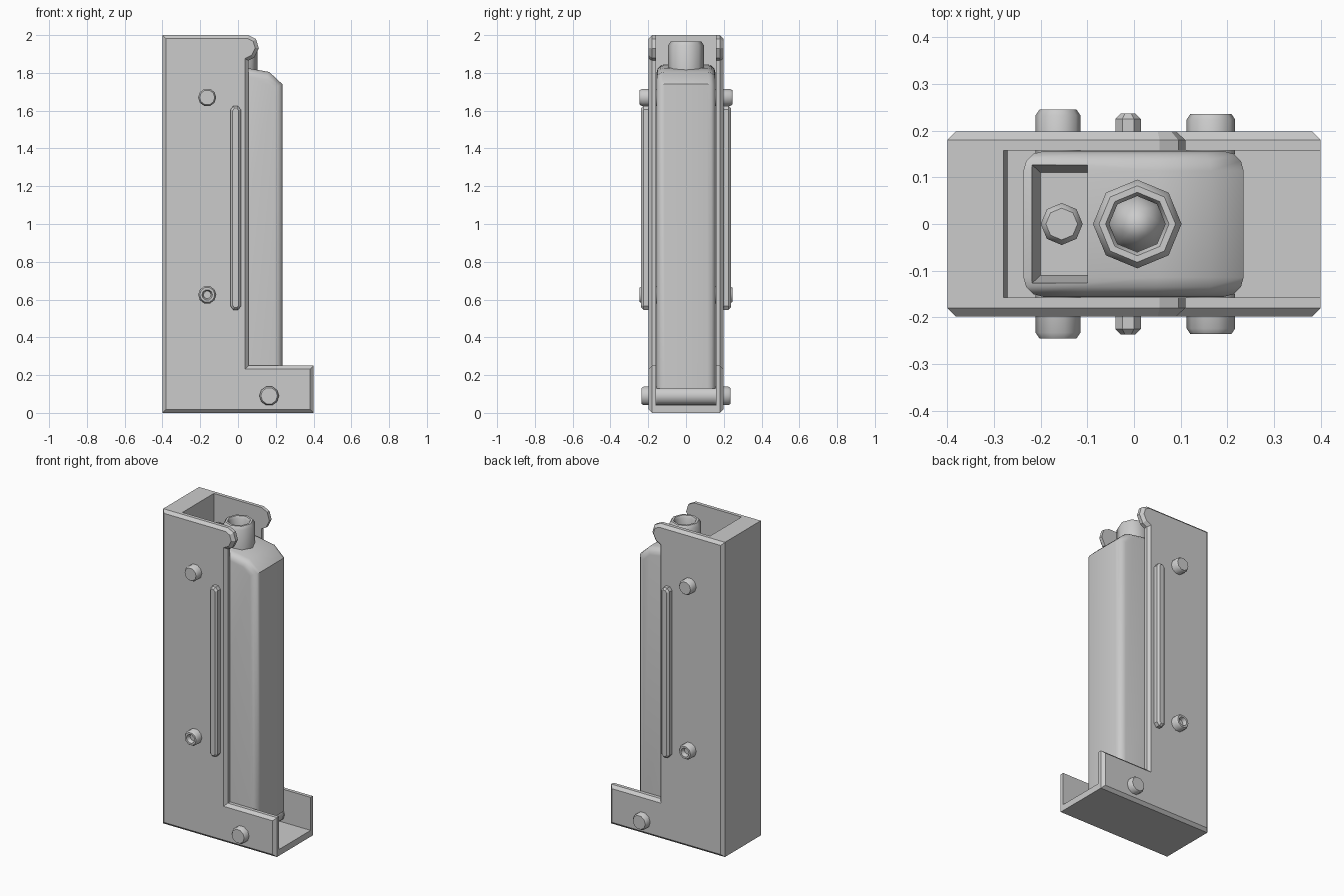
import bpy, bmesh, math
from mathutils import Matrix

if "Cube" in bpy.data.objects:
    bpy.data.objects.remove(bpy.data.objects["Cube"], do_unlink=True)

grey = bpy.data.materials.new("light_grey")
grey.use_nodes = True
grey.diffuse_color = (0.6, 0.6, 0.6, 1)
grey.node_tree.nodes["Principled BSDF"].inputs["Base Color"].default_value = (0.6, 0.6, 0.6, 1)


def finish(bm, name, smooth=None):
    bmesh.ops.recalc_face_normals(bm, faces=bm.faces)
    mesh = bpy.data.meshes.new(name)
    bm.to_mesh(mesh)
    bm.free()
    ob = bpy.data.objects.new(name, mesh)
    bpy.context.collection.objects.link(ob)
    mesh.materials.append(grey)
    if smooth:
        bpy.ops.object.select_all(action="DESELECT")
        ob.select_set(True)
        bpy.context.view_layer.objects.active = ob
        bpy.ops.object.shade_smooth_by_angle(angle=math.radians(smooth))
    return ob


def prism(profile, y0, y1):
    """Extrude an x-z outline from y0 to y1; also return the far cap."""
    bm = bmesh.new()
    face = bm.faces.new([bm.verts.new((x, y0, z)) for x, z in profile])
    ext = bmesh.ops.extrude_face_region(bm, geom=[face])["geom"]
    bmesh.ops.translate(bm, vec=(0, y1 - y0, 0),
                        verts=[g for g in ext if isinstance(g, bmesh.types.BMVert)])
    cap = [g for g in ext if isinstance(g, bmesh.types.BMFace)][0]
    bmesh.ops.recalc_face_normals(bm, faces=bm.faces)
    return bm, cap


def bevel(bm, edges, width, segments=1):
    bmesh.ops.bevel(bm, geom=list(edges), offset=width, segments=segments,
                    profile=0.5, affect="EDGES", clamp_overlap=True)


def lathe(profile, name, matrix, sides=8, smooth=50):
    """Turn (radius, height) points around z, then place with a matrix."""
    bm = bmesh.new()
    rings = []
    for r, h in profile:
        if r == 0:
            rings.append([bm.verts.new((0, 0, h))] * sides)
        else:
            rings.append([bm.verts.new((r * math.cos(i * math.tau / sides),
                                        r * math.sin(i * math.tau / sides), h))
                          for i in range(sides)])
    for a, b in zip(rings, rings[1:]):
        for i in range(sides):
            j = (i + 1) % sides
            bm.faces.new(list(dict.fromkeys((a[i], a[j], b[j], b[i]))))
    bm.transform(matrix)
    return finish(bm, name, smooth)


# Case: back wall and floor in one L-shaped piece
bm, _ = prism([(-0.4, 0), (0.4, 0), (0.4, 0.04), (-0.27, 0.04), (-0.28, 2), (-0.4, 2)],
              -0.158, 0.158)
finish(bm, "case_back_and_floor")

# Case side walls with hooked top corner and chamfered outer rim
wall = [(-0.4, 0), (0.4, 0), (0.4, 0.25), (0.055, 0.25), (0.055, 1.865),
        (0.085, 1.88), (0.11, 1.93), (0.095, 1.98), (0.055, 2), (-0.4, 2)]
for side, label in ((1, "rear"), (-1, "front")):
    bm, cap = prism(wall, side * 0.158, side * 0.198)
    bevel(bm, cap.edges, 0.018)
    finish(bm, label + "_side_wall")

    # Long rib
    rib = [(-0.04, 0.565), (-0.025, 0.545), (0, 0.545), (0.015, 0.565),
           (0.015, 1.605), (0, 1.625), (-0.025, 1.625), (-0.04, 1.605)]
    bm, cap = prism(rib, side * 0.19, side * 0.237)
    bevel(bm, cap.edges, 0.012)
    finish(bm, label + "_rib")

    # Pins, the middle one with a socket
    turn = Matrix.Rotation(-side * math.pi / 2, 4, "X")
    for name, x, z, r, top, socket in (("upper_pin", -0.163, 1.67, 0.048, 0.245, False),
                                       ("socket_pin", -0.163, 0.625, 0.048, 0.245, True),
                                       ("base_pin", 0.165, 0.09, 0.052, 0.236, False)):
        rim = [(0, 0.15), (r, 0.15), (r, top - 0.012), (r - 0.008, top)]
        rim += [(0.028, top), (0.02, top - 0.025), (0, top - 0.025)] if socket else [(0, top)]
        place = Matrix.Translation((x, 0, z)) @ turn
        lathe(rim, label + "_" + name, place, sides=10)

# Roller between the walls at the base
lathe([(0, -0.158), (0.05, -0.158), (0.05, 0.158), (0, 0.158)], "base_roller",
      Matrix.Translation((0.165, 0, 0.09)) @ Matrix.Rotation(math.pi / 2, 4, "X"), sides=10)

# Inner body with rounded long edges
body = [(-0.237, 0.13), (0.235, 0.13), (0.235, 1.74), (0.165, 1.805),
        (0.05, 1.825), (-0.1, 1.84), (-0.237, 1.845)]
bm, cap = prism(body, -0.156, 0.156)
rim = [e for e in bm.edges
       if abs(e.verts[0].co.y - e.verts[1].co.y) < 0.001
       and max(v.co.z for v in e.verts) > 0.2]
bevel(bm, rim, 0.042, 3)
inner = finish(bm, "inner_body", 35)

# Pocket with sloping sides cut into the top of the body
bm = bmesh.new()
lower = [bm.verts.new((x, y, 1.74)) for x, y in
         ((-0.2, -0.11), (-0.1, -0.11), (-0.1, 0.11), (-0.2, 0.11))]
upper = [bm.verts.new((x, y, 1.86)) for x, y in
         ((-0.222, -0.13), (-0.1, -0.13), (-0.1, 0.13), (-0.222, 0.13))]
bm.faces.new(lower)
bm.faces.new(upper)
for i in range(4):
    j = (i + 1) % 4
    bm.faces.new((lower[i], lower[j], upper[j], upper[i]))
cutter = finish(bm, "pocket_cutter")
cutter.hide_render = True
cutter.hide_viewport = True
cut = inner.modifiers.new("pocket", "BOOLEAN")
cut.operation = "DIFFERENCE"
cut.solver = "EXACT"
cut.object = cutter

# Small bolt on the pocket floor
lathe([(0.045, 1.735), (0.045, 1.755), (0.034, 1.77), (0, 1.77)], "pocket_bolt",
      Matrix.Translation((-0.155, 0, 0)))

# Hollow nozzle with a domed plug inside
centre = Matrix.Translation((0.007, 0, 0))
lathe([(0.095, 1.79), (0.095, 1.945), (0.082, 1.965), (0.068, 1.965), (0.06, 1.95),
       (0.06, 1.86)], "nozzle", centre)
lathe([(0.06, 1.86), (0.052, 1.89), (0.03, 1.92), (0, 1.935)], "nozzle_plug", centre)
